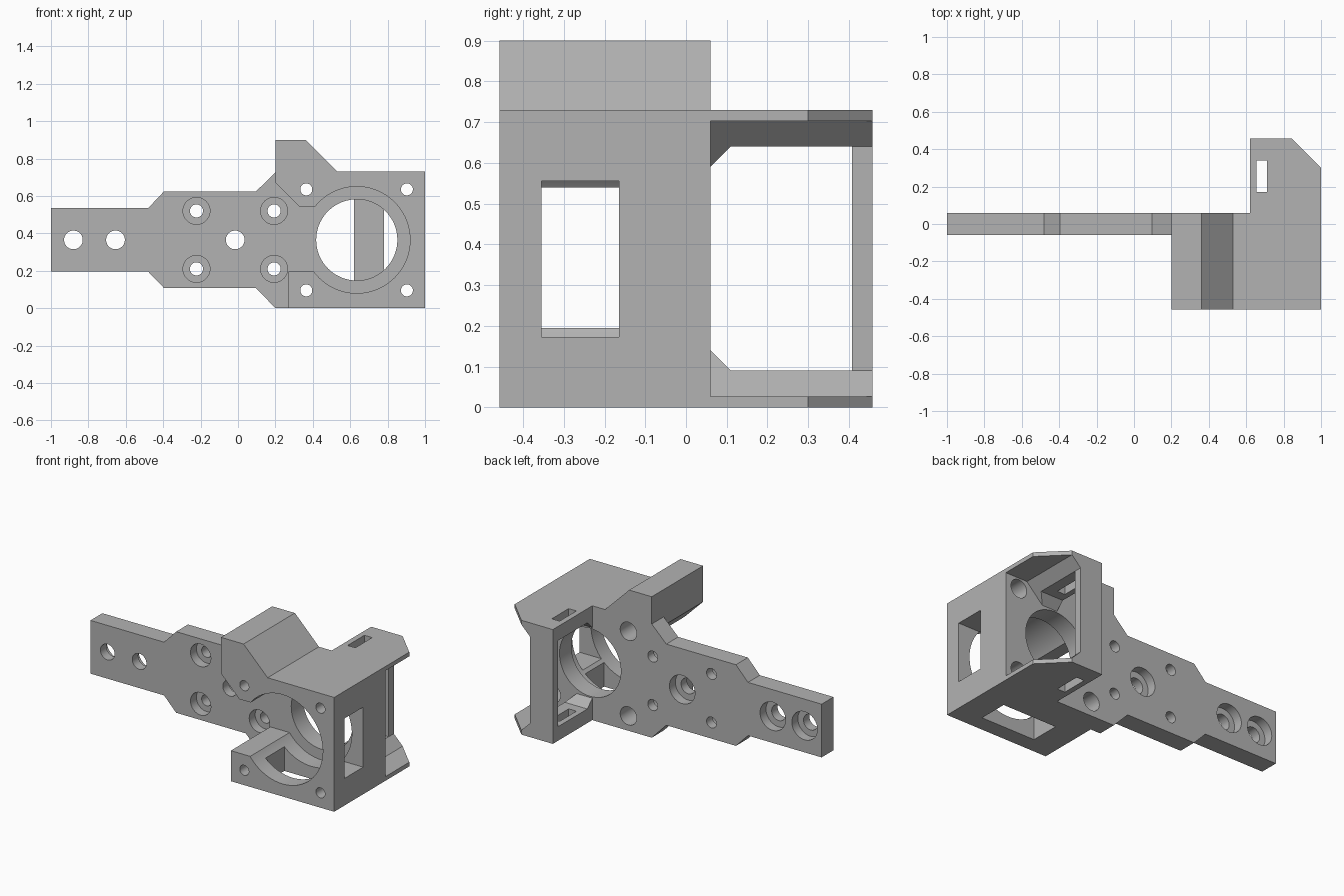
import bpy, bmesh, math
from mathutils import Vector, Matrix

if "Cube" in bpy.data.objects:
    bpy.data.objects.remove(bpy.data.objects["Cube"], do_unlink=True)

MID = 0.365            # height of the symmetry plane
BORE_X = 0.635         # centre of the large bore
FRONT, BACK = -0.458, 0.458
SKIN = 0.06            # half thickness of the mounting plate

grey = bpy.data.materials.new("plain_grey")
grey.use_nodes = True
colour = (0.45, 0.45, 0.45, 1)
grey.diffuse_color = colour
grey.node_tree.nodes["Principled BSDF"].inputs["Base Color"].default_value = colour


def finish(name, bm):
    bmesh.ops.recalc_face_normals(bm, faces=bm.faces)
    mesh = bpy.data.meshes.new(name)
    bm.to_mesh(mesh)
    bm.free()
    mesh.materials.append(grey)
    obj = bpy.data.objects.new(name, mesh)
    bpy.context.collection.objects.link(obj)
    return obj


def prism(name, points, axis, lo, hi):
    """Extrude a 2D outline along an axis; the outline uses the other two axes in order."""
    def place(p, t):
        co = list(p)
        co.insert("xyz".index(axis), t)
        return Vector(co)
    bm = bmesh.new()
    face = bm.faces.new([bm.verts.new(place(p, lo)) for p in points])
    out = bmesh.ops.extrude_face_region(bm, geom=[face])
    shift = place((0, 0), hi - lo)
    bmesh.ops.translate(bm, vec=shift, verts=[v for v in out["geom"] if isinstance(v, bmesh.types.BMVert)])
    return finish(name, bm)


def rect(a, b, c, d):
    return [(a, c), (b, c), (b, d), (a, d)]


def drill(x, z, r, y0, y1, segments=40):
    bm = bmesh.new()
    turn = Matrix.Translation((x, (y0 + y1) / 2, z)) @ Matrix.Rotation(math.pi / 2, 4, "X")
    bmesh.ops.create_cone(bm, cap_ends=True, segments=segments, radius1=r, radius2=r,
                          depth=y1 - y0, matrix=turn)
    return finish("drill", bm)


def boolean(target, tool, operation):
    mod = target.modifiers.new("boolean", "BOOLEAN")
    mod.operation, mod.object, mod.solver = operation, tool, "EXACT"
    bpy.context.view_layer.objects.active = target
    bpy.ops.object.modifier_apply(modifier=mod.name)
    bpy.data.objects.remove(tool, do_unlink=True)


def add(target, tool):
    boolean(target, tool, "UNION")


def cut(target, tool):
    boolean(target, tool, "DIFFERENCE")


def flip(points, index):
    """Mirror an outline about the middle height."""
    return [tuple(2 * MID - c if i == index else c for i, c in enumerate(p)) for p in points]


# Stepped mounting plate, with the raised corner
lower = [(-1, 0.195), (-0.48, 0.195), (-0.395, 0.107), (0.097, 0.107), (0.2, 0), (1, 0)]
upper = [(1, 0.73), (0.53, 0.73), (0.36, 0.9), (0.2, 0.9), (0.2, 0.726),
         (0.097, 0.625), (-0.395, 0.625), (-0.48, 0.535), (-1, 0.535)]
bracket = prism("bracket_body", lower + upper, "y", -SKIN, SKIN)

# Housing block in front of the plate, open on its inner side
housing = [(0.27, 0), (1, 0), (1, 0.73), (0.53, 0.73), (0.36, 0.9), (0.2, 0.9), (0.2, 0.67),
           (0.33, 0.54), (0.6, 0.54), (0.6, 0.195), (0.27, 0.195)]
add(bracket, prism("housing", housing, "y", FRONT, 0))

# Rear wings with sloped undersides and gussets, mirrored top to bottom
wing_outline = [(0.62, 0.73), (1, 0.73), (1, 0.703), (0.843, 0.703), (0.73, 0.59), (0.62, 0.59)]
gusset_gap = [(SKIN, 0.59), (0.11, 0.64), (0.6, 0.64), (0.6, 0.5), (SKIN, 0.5)]
for mirrored in (False, True):
    outline = flip(wing_outline, 1) if mirrored else wing_outline
    gap = flip(gusset_gap, 1) if mirrored else gusset_gap
    wing = prism("wing", outline, "y", 0, BACK)
    cut(wing, prism("gap", gap, "x", 0.5, 1.2))
    cut(wing, prism("corner", [(1.1, 0.2), (1.1, 0.7), (0.6, 0.7)], "z", -0.2, 1))
    cut(wing, prism("slot", rect(0.655, 0.71, 0.17, 0.34), "z", -0.2, 1))
    add(bracket, wing)

# Column joining the wings
add(bracket, prism("column", rect(0.62, 0.78, 0.407, BACK), "z", 0.05, 0.68))

# Large stepped bore
cut(bracket, drill(BORE_X, MID, 0.285, -0.6, -SKIN, 72))
cut(bracket, drill(BORE_X, MID, 0.217, -0.3, 0.2, 72))

# Side and bottom windows into the bore
cut(bracket, prism("side_window", rect(-0.355, -0.165, 0.173, 0.556), "x", 0.7, 1.2))
cut(bracket, prism("bottom_window", rect(0.443, 0.827, -0.355, -0.165), "z", -0.2, 0.25))

# Plate holes, counterbored from the rear
for x in (-0.88, -0.655, -0.015):
    cut(bracket, drill(x, MID, 0.05, -0.2, 0.2))
    cut(bracket, drill(x, MID, 0.09, 0, 0.2))

# Four plate holes, counterbored from the front
for x in (-0.222, 0.193):
    for z in (MID - 0.155, MID + 0.155):
        cut(bracket, drill(x, z, 0.035, -0.2, 0.2))
        cut(bracket, drill(x, z, 0.072, -0.2, 0))

# Four corner bolt holes with deep rear counterbores
for x in (0.365, 0.903):
    for z in (MID - 0.27, MID + 0.27):
        cut(bracket, drill(x, z, 0.032, -0.6, 0))
        cut(bracket, drill(x, z, 0.058, -0.34, 0.3))

# Smooth the bores, keep edges sharp
bpy.ops.object.select_all(action="DESELECT")
bracket.select_set(True)
bpy.context.view_layer.objects.active = bracket
bpy.ops.object.shade_smooth_by_angle(angle=math.radians(25))
